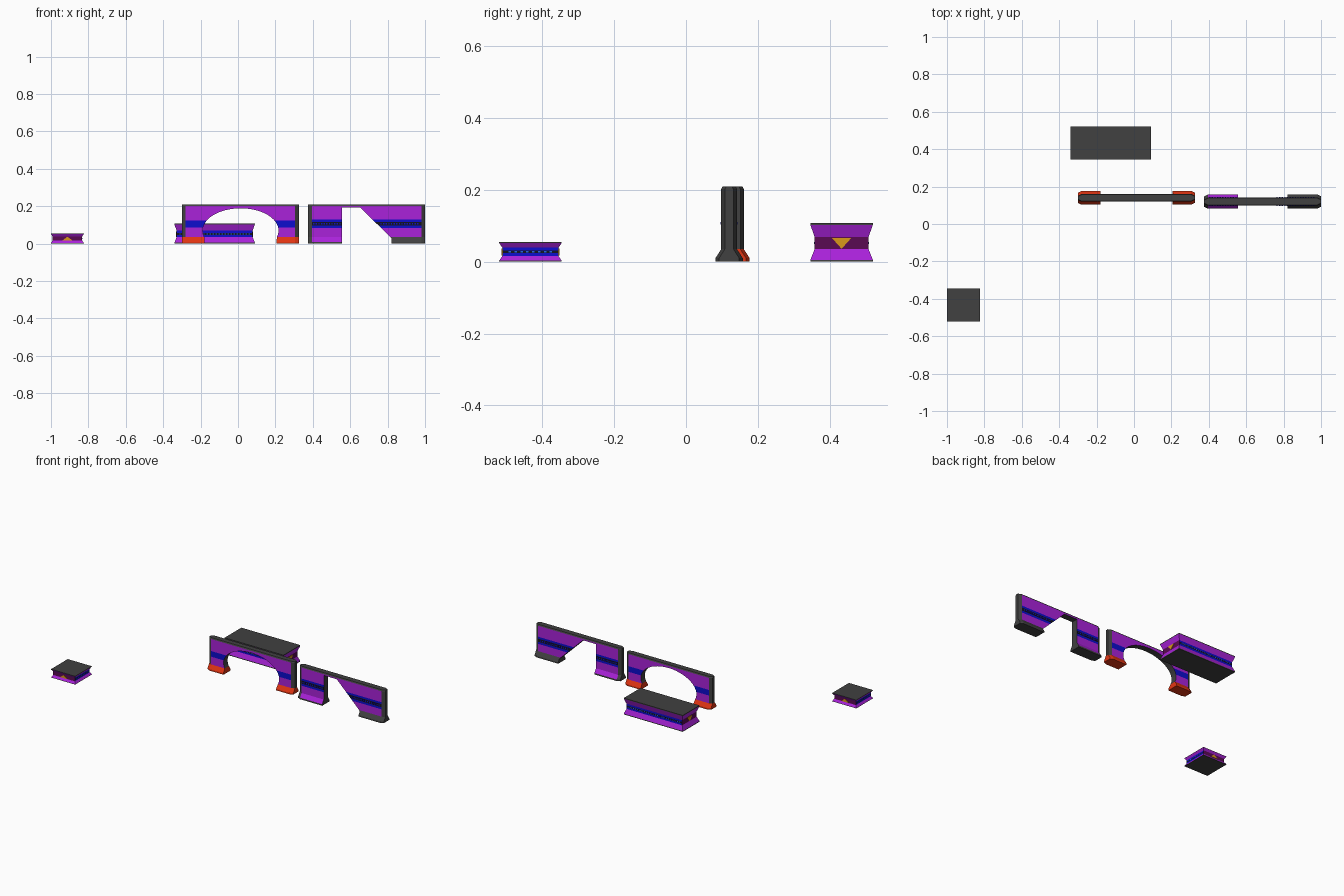
import bpy, bmesh, math
from mathutils import Vector

cube = bpy.data.objects.get("Cube")
if cube:
    bpy.data.objects.remove(cube)

# Flat colours
COLOURS = {
    "charcoal": (0.052, 0.052, 0.052),
    "purple": (0.40, 0.016, 0.70),
    "blue": (0.004, 0.004, 0.62),
    "black": (0.006, 0.006, 0.014),
    "red": (0.75, 0.035, 0.006),
    "maroon": (0.10, 0.003, 0.085),
    "gold": (0.70, 0.32, 0.01),
    "light_blue": (0.02, 0.14, 0.85),
}
NAMES = list(COLOURS)
MATS = []
for name, rgb in COLOURS.items():
    mat = bpy.data.materials.new(name)
    mat.use_nodes = True
    mat.diffuse_color = (*rgb, 1)
    bsdf = next(n for n in mat.node_tree.nodes if n.type == "BSDF_PRINCIPLED")
    bsdf.inputs["Base Color"].default_value = (*rgb, 1)
    MATS.append(mat)


def finish(bm, name, rule):
    """Turn bmesh into an object, colouring each face by the rule."""
    bmesh.ops.recalc_face_normals(bm, faces=bm.faces)
    bm.normal_update()
    for f in bm.faces:
        f.material_index = NAMES.index(rule(f.calc_center_median(), f.normal))
    mesh = bpy.data.meshes.new(name)
    bm.to_mesh(mesh)
    bm.free()
    for mat in MATS:
        mesh.materials.append(mat)
    obj = bpy.data.objects.new(name, mesh)
    bpy.context.collection.objects.link(obj)
    return obj


def add_box(bm, centre, size):
    verts = bmesh.ops.create_cube(bm, size=1)["verts"]
    for v in verts:
        v.co = Vector(centre) + Vector(a * b for a, b in zip(v.co, size))


def wall(name, outline, y0, half, cuts, rule):
    """Extruded outline with flared feet, chamfered ends and a bevelled top."""
    x0, x1 = min(p[0] for p in outline), max(p[0] for p in outline)
    chamfer, top, bevel_z = 0.02, 0.21, 0.202
    bm = bmesh.new()
    face = bm.faces.new([bm.verts.new((x, -1, z)) for x, z in outline])
    ext = bmesh.ops.extrude_face_region(bm, geom=[face])["geom"]
    for v in ext:
        if isinstance(v, bmesh.types.BMVert):
            v.co.y = 1
    planes = [((0, 0, z), (0, 0, 1)) for z in (0.01, 0.035, bevel_z, *cuts)]
    planes += [((x, 0, 0), (1, 0, 0)) for x in (x0 + chamfer, x1 - chamfer)]
    for co, no in planes:
        bmesh.ops.bisect_plane(bm, geom=bm.verts[:] + bm.edges[:] + bm.faces[:],
                               plane_co=co, plane_no=no, dist=1e-5)
    for v in bm.verts:
        x, _, z = v.co
        flare = 0.016 * min(1, max(0, (0.035 - z) / 0.025))
        end = 0.010 * max(0, 1 - min(x - x0, x1 - x) / chamfer)
        bevel = 0.004 * max(0, (z - bevel_z) / (top - bevel_z))
        v.co.y = y0 + v.co.y * (half + flare - end - bevel)

    def colour(c, n):
        on_face = (abs(n.y) > 0.5 and c.z < bevel_z - 1e-4
                   and x0 + chamfer < c.x < x1 - chamfer)
        return rule(c, on_face)
    return finish(bm, name, colour)


# Arched wall with red feet
arch = [(-0.30, 0), (-0.178, 0), (-0.178, 0.01)]
SEG = 28
for i in range(SEG + 1):
    a = math.pi + 0.3 - (math.pi + 0.6) * i / SEG
    arch.append((0.014 + 0.203 * math.cos(a), 0.07 + 0.119 * math.sin(a)))
arch += [(0.206, 0.01), (0.206, 0), (0.325, 0), (0.325, 0.21), (-0.30, 0.21)]


def arch_colour(c, on_face):
    if c.z < 0.034:
        return "red"
    if not on_face:
        return "charcoal"
    return "blue" if 0.086 < c.z < 0.123 else "purple"


wall("arched_wall", arch, 0.14, 0.021, (0.086, 0.123), arch_colour)

# Wall with a straight pillar and a slanted pillar
slant = [(0.375, 0), (0.557, 0), (0.557, 0.194), (0.652, 0.194), (0.822, 0.028),
         (0.822, 0), (1, 0), (1, 0.21), (0.375, 0.21)]


def slant_colour(c, on_face):
    if not on_face or c.z < 0.006 or (c.x > 0.7 and c.z < 0.034):
        return "charcoal"
    if 0.097 < c.z < 0.117:
        return "black"
    return "blue" if 0.083 < c.z < 0.13 else "purple"


wall("slanted_wall", slant, 0.12, 0.022, (0.083, 0.097, 0.117, 0.13), slant_colour)

# Rows of small lights on the slanted wall
bm = bmesh.new()
for start, end in ((0.405, 0.55), (0.765, 0.975)):
    count = int((end - start) / 0.014)
    for i in range(count + 1):
        for side in (-1, 1):
            add_box(bm, (start + 0.014 * i, 0.12 + side * 0.022, 0.107), (0.007, 0.003, 0.008))
finish(bm, "wall_lights", lambda c, n: "blue")


def block(name, centre, size, waist, inset, end_axis, point):
    """Waisted block: striped long sides, dark ends with a gold triangle."""
    hx, hy, height = size[0] / 2, size[1] / 2, size[2]
    lo, hi = waist
    third = (hi - lo) / 3
    rim = 0.05 * height
    levels = [(0, 0), (rim, 0), (lo, inset), (lo + third, inset),
              (hi - third, inset), (hi, inset), (height - rim, 0), (height, 0)]
    bm = bmesh.new()
    rings = [[bm.verts.new((centre[0] + sx * (hx - d), centre[1] + sy * (hy - d), z))
              for sx, sy in ((-1, -1), (1, -1), (1, 1), (-1, 1))] for z, d in levels]
    bm.faces.new(rings[0])
    bm.faces.new(rings[-1])
    for a, b in zip(rings, rings[1:]):
        for i in range(4):
            j = (i + 1) % 4
            bm.faces.new((a[i], a[j], b[j], b[i]))

    def colour(c, n):
        if c.z < rim or c.z > height - rim:
            return "charcoal"
        if not lo < c.z < hi:
            return "purple"
        if abs(n[end_axis]) > 0.5:
            return "maroon"
        return "black" if lo + third < c.z < hi - third else "blue"
    finish(bm, name, colour)

    # Gold triangle on each end and lights along each side
    along, across = end_axis, 1 - end_axis
    half = (hx, hy)
    base, tip = (hi - 0.003, lo + 0.001) if point < 0 else (lo + 0.001, hi - 0.002)
    tri, dots = bmesh.new(), bmesh.new()
    for side in (-1, 1):
        layers = []
        for depth in (-0.001, 0.003):
            layer = []
            for w, z in ((-0.027, base), (0.027, base), (0, tip)):
                p = [0, 0, z]
                p[along] = centre[along] + side * (half[along] - inset + depth)
                p[across] = centre[across] + w
                layer.append(tri.verts.new(p))
            layers.append(layer)
            tri.faces.new(layer)
        for i in range(3):
            j = (i + 1) % 3
            tri.faces.new((layers[0][i], layers[0][j], layers[1][j], layers[1][i]))
        reach = half[along] - 0.03
        count = round(2 * reach / 0.016)
        for i in range(count + 1):
            p = [0, 0, (lo + hi) / 2]
            p[along] = centre[along] - reach + 2 * reach * i / count
            p[across] = centre[across] + side * (half[across] - inset)
            s = [0.003, 0.003, third * 0.5]
            s[along] = 0.007
            add_box(dots, p, s)
    finish(tri, name + "_triangles", lambda c, n: "gold")
    finish(dots, name + "_lights", lambda c, n: "light_blue")


block("long_block", (-0.125, 0.433), (0.43, 0.174, 0.108), (0.035, 0.069), 0.012, 0, -1)
block("small_block", (-0.912, -0.433), (0.176, 0.174, 0.055), (0.016, 0.039), 0.009, 1, 1)
